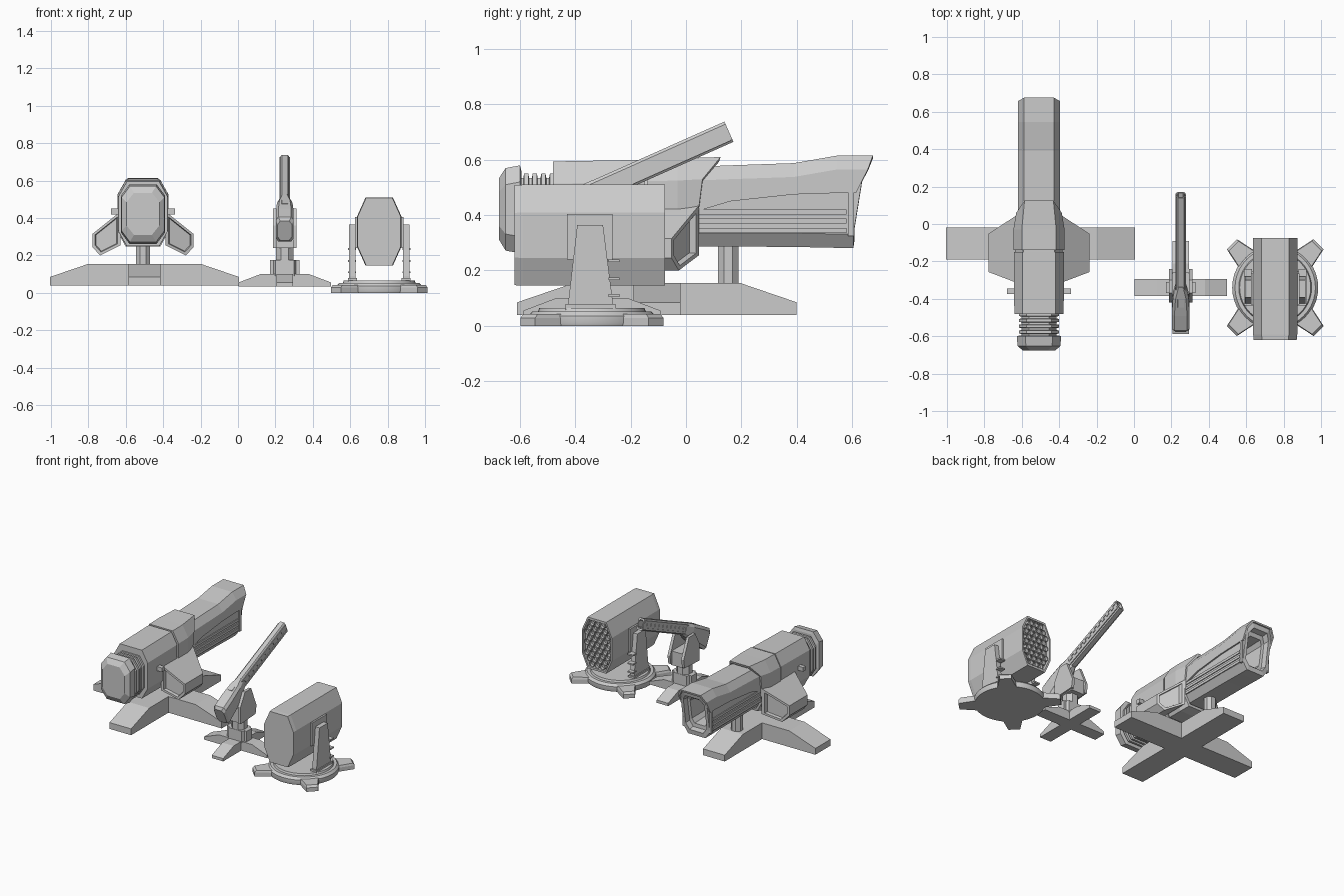
import bpy, bmesh, math
from mathutils import Vector, Matrix

if "Cube" in bpy.data.objects:
    bpy.data.objects.remove(bpy.data.objects["Cube"])


def make(name, verts, faces, mat=None):
    bm = bmesh.new()
    vs = [bm.verts.new(v) for v in verts]
    for f in faces:
        bm.faces.new([vs[i] for i in f])
    if mat:
        bmesh.ops.transform(bm, matrix=mat, verts=bm.verts)
    bmesh.ops.recalc_face_normals(bm, faces=bm.faces)
    me = bpy.data.meshes.new(name)
    bm.to_mesh(me)
    bm.free()
    ob = bpy.data.objects.new(name, me)
    bpy.context.collection.objects.link(ob)
    return ob


def loft(name, rings, mat=None):
    n, m = len(rings[0]), len(rings)
    faces = [(r * n + i, r * n + (i + 1) % n, (r + 1) * n + (i + 1) % n, (r + 1) * n + i)
             for r in range(m - 1) for i in range(n)]
    faces += [tuple(range(n)), tuple(range((m - 1) * n, m * n))]
    return make(name, [v for r in rings for v in r], faces, mat)


def ring(y, hw, z0, z1, cx=.04, cz=.06, x=0, rake=0, zk=.48):
    """Chamfered rectangle in xz; above zk it leans along y by rake."""
    pts = [(hw, z0 + cz), (hw, z1 - cz), (hw - cx, z1), (cx - hw, z1),
           (-hw, z1 - cz), (-hw, z0 + cz), (cx - hw, z0), (hw - cx, z0)]
    return [(x + px, y + rake * max(0, z - zk) / (z1 - zk) if rake else y, z) for px, z in pts]


def inset(r, s, dy=0):
    c = sum((Vector(p) for p in r), Vector()) / len(r)
    return [tuple(c + (Vector(p) - c) * s + Vector((0, dy, 0))) for p in r]


def prism(name, prof, axis, a, b, mat=None):
    """Extrude a 2D profile along x, y or z from a to b."""
    put = {'x': lambda p, t: (t, p[0], p[1]), 'y': lambda p, t: (p[0], t, p[1]),
           'z': lambda p, t: (p[0], p[1], t)}[axis]
    return loft(name, [[put(p, t) for p in prof] for t in (a, b)], mat)


def box(name, x0, x1, y0, y1, z0, z1, mat=None):
    return prism(name, [(x0, y0), (x1, y0), (x1, y1), (x0, y1)], 'z', z0, z1, mat)


def circle(r, z, n, off=0):
    return [(r * math.cos(2 * math.pi * (i + off) / n), r * math.sin(2 * math.pi * (i + off) / n), z)
            for i in range(n)]


def cross_base(name, x, y, half, hw, z0, z1, zend, flat):
    for axis, c, o in (('y', x, y), ('x', y, x)):
        prof = [(c - half, z0), (c - half, zend), (c - flat, z1), (c + flat, z1),
                (c + half, zend), (c + half, z0)]
        prism(name + '_' + axis, prof, axis, o - hw, o + hw)


# ---------------- Heavy cannon ----------------
X = -.508
cross_base('cannon_base', -.5, -.105, .505, .085, .04, .155, .085, .3)
loft('cannon_post', [circle(.04, z, 8, .5) for z in (.15, .32)], Matrix.Translation((X, .152, 0)))

# rounded rear head and ribbed neck
loft('cannon_head', [ring(-.675, .088, .31, .535, .04, .05, X), ring(-.652, .115, .272, .57, .045, .06, X),
                     ring(-.6, .118, .262, .58, .045, .06, X), ring(-.595, .1, .28, .56, .04, .06, X)])
neck = []
for i in range(4):
    y = -.598 + i * .031
    neck += [ring(y, .094, .29, .535, x=X), ring(y + .01, .094, .29, .535, x=X),
             ring(y + .013, .108, .275, .55, x=X), ring(y + .028, .108, .275, .55, x=X)]
loft('cannon_neck', neck + [ring(-.45, .1, .29, .54, x=X)])

# main housing in two plates with a seam between them
loft('rear_housing', [ring(-.48, .132, .25, .594, .045, .08, X), ring(-.15, .134, .25, .6, .045, .08, X)])
loft('housing_seam', [ring(y, .127, .256, .592, .045, .08, X) for y in (-.16, -.12)])
back = ring(.035, .122, .26, .61, .045, .08, X, .09, .5)
loft('front_housing', [ring(-.14, .137, .247, .603, .045, .08, X), ring(-.03, .137, .247, .605, .045, .08, X),
                       back, inset(back, .9), inset(back, .9, -.04)])

# side wings with recessed end panels
wing = [(.12, .435), (.27, .315), (.27, .245), (.23, .2), (.12, .255)]
for s, side in ((-1, 'left'), (1, 'right')):
    f = [(X + s * x, -.31 + (x - .13) * .38, z) for x, z in wing]
    b = [(X + s * x, .04 - (x - .13) * .66, z) for x, z in wing]
    loft(side + '_wing', [inset(f, .74, .02), inset(f, .8), f, b, inset(b, .8), inset(b, .74, -.02)])
    box(side + '_pin', X + s * .12, X + s * .172, -.375, -.345, .42, .45)

# barrel with raked hollow muzzle
end = ring(.605, .103, .282, .605, .035, .05, X, .06)
loft('cannon_barrel', [ring(-.02, .103, .288, .565, .035, .05, X), ring(.4, .103, .285, .575, .035, .05, X),
                       ring(.54, .103, .282, .605, .035, .05, X), end,
                       inset(end, .8), inset(end, .76, -.04), inset(end, .6, -.045), inset(end, .55, -.2)])
# upper cowl of the barrel
cowl = []
for y, zb, zt, rake in ((0, .41, .572, 0), (.06, .42, .576, 0), (.16, .45, .58, 0), (.39, .475, .588, 0),
                        (.545, .48, .615, 0), (.615, .482, .615, .06)):
    zs = zt - .05
    cowl.append([(X + px, y + rake * k, z) for px, z, k in (
        (-.113, zb, 0), (-.113, zs, .7), (-.08, zt, 1), (.08, zt, 1), (.113, zs, .7), (.113, zb, 0),
        (.1, zb, 0), (.1, zs - .006, .7), (.072, zt - .012, 1), (-.072, zt - .012, 1), (-.1, zs - .006, .7),
        (-.1, zb, 0))])
loft('barrel_cowl', cowl)
for s in (-1, 1):
    for i in range(3):
        box('barrel_rail', X + s * .1, X + s * .109, .03, .58, .335 + i * .034, .353 + i * .034)
    box('muzzle_band', X + s * .1, X + s * .112, .585, .607, .325, .485)

# ---------------- Light gun ----------------
X = .25
cross_base('gun_base', X, -.34, .248, .045, .035, .1, .055, .13)
at = Matrix.Translation((X, -.34, 0))
prism('gun_turntable', [(-.078, 0), (-.05, -.05), (.05, -.05), (.078, 0), (.05, .05), (-.05, .05)],
      'z', .09, .175, at)
loft('gun_column', [circle(.052, z, 8, .5) for z in (.1, .28)], at)
box('gun_cradle', -.052, .052, -.07, .08, .24, .34, at)
for s in (-1, 1):
    prism('gun_yoke', [(-.08, .24), (.09, .25), (.1, .31), (.04, .45), (-.03, .45), (-.08, .36)],
          'x', s * .044, s * .064, at)
    box('turntable_foot', s * .05, s * .078, -.03, .03, .1, .175, at)

tilt = Matrix.Translation((X, -.34, .481)) @ Matrix.Rotation(math.radians(24), 4, 'X')
loft('gun_breech', [ring(u, hw, a, b, .014, .02) for u, hw, a, b in (
    (-.257, .038, -.105, .008), (-.24, .048, -.12, .025), (-.15, .048, -.1, .034),
    (-.05, .042, -.07, .04), (.02, .026, -.045, .041))], tilt)
muzzle = ring(.542, .023, -.04, .04, .007, .01)
loft('gun_barrel', [ring(-.1, .023, -.04, .04, .007, .01), muzzle,
                    inset(muzzle, .7), inset(muzzle, .65, -.06)], tilt)
for s in (-1, 1):
    box('barrel_strip', s * .02, s * .027, .0, .535, .014, .03, tilt)
    box('barrel_strip', s * .02, s * .027, .0, .535, -.032, -.018, tilt)
    for i in range(10):
        box('barrel_tooth', s * .02, s * .027, .03 + i * .05, .055 + i * .05, -.004, .016, tilt)

# ---------------- Rocket launcher ----------------
X = .755
at = Matrix.Translation((X, -.34, 0))
disc = loft('launcher_disc', [circle(r, z, 40) for r, z in (
    (.226, 0), (.23, .01), (.23, .036), (.215, .052), (.195, .052), (.19, .065))], at)
foot = [(.1, -.085), (.233, -.058), (.328, -.038), (.328, .038), (.233, .058), (.1, .085)]
for i in range(4):
    loft('launcher_foot', [[(p * k, q * k, z) for p, q in foot] for k, z in ((1, 0), (1, .028), (.96, .042))],
         at @ Matrix.Rotation(math.radians(45 + 90 * i), 4, 'Z'))

# octagonal pod with recessed open face
front = ring(-.62, .115, .147, .508, .045, .1, X)
rear = ring(-.075, .118, .145, .51, .045, .1, X)
loft('rocket_pod', [front, ring(-.59, .118, .145, .51, .045, .1, X), rear,
                    inset(rear, .92), inset(rear, .92, -.03)])
# honeycomb of launch tubes
for row in range(-4, 5):
    odd = row % 2
    for col in range(-2, 3 - odd):
        px, pz = (col + odd / 2) * .041, row * .0365
        if abs(px) + max(0, abs(pz) - .08) * .45 > .088:
            continue
        spin = Matrix.Translation((X + px, 0, .3275 + pz)) @ Matrix.Rotation(math.radians(-90), 4, 'X')
        loft('launch_tube', [circle(r, z, 12) for r, z in (
            (.0205, -.11), (.0205, -.08), (.0165, -.08), (.0165, -.1))], spin)

# side brackets, pivot plates and bolts
for s in (-1, 1):
    prism('bracket', [(-.085, .055), (-.085, .09), (-.053, .365), (.04, .365), (.075, .09), (.075, .055)],
          'x', s * .128, s * .162, at)
    box('pivot_plate', s * .11, s * .13, -.09, .075, .24, .405, at)
    box('bracket_foot', s * .12, s * .168, -.095, .085, .05, .078, at)
    for z in (.11, .17, .235):
        box('bracket_bolt', s * .125, s * .168, .06, .1, z - .005, z + .005, at)

for ob in bpy.data.objects:
    ob.select_set(ob == disc)
bpy.context.view_layer.objects.active = disc
bpy.ops.object.shade_smooth_by_angle(angle=math.radians(25))
